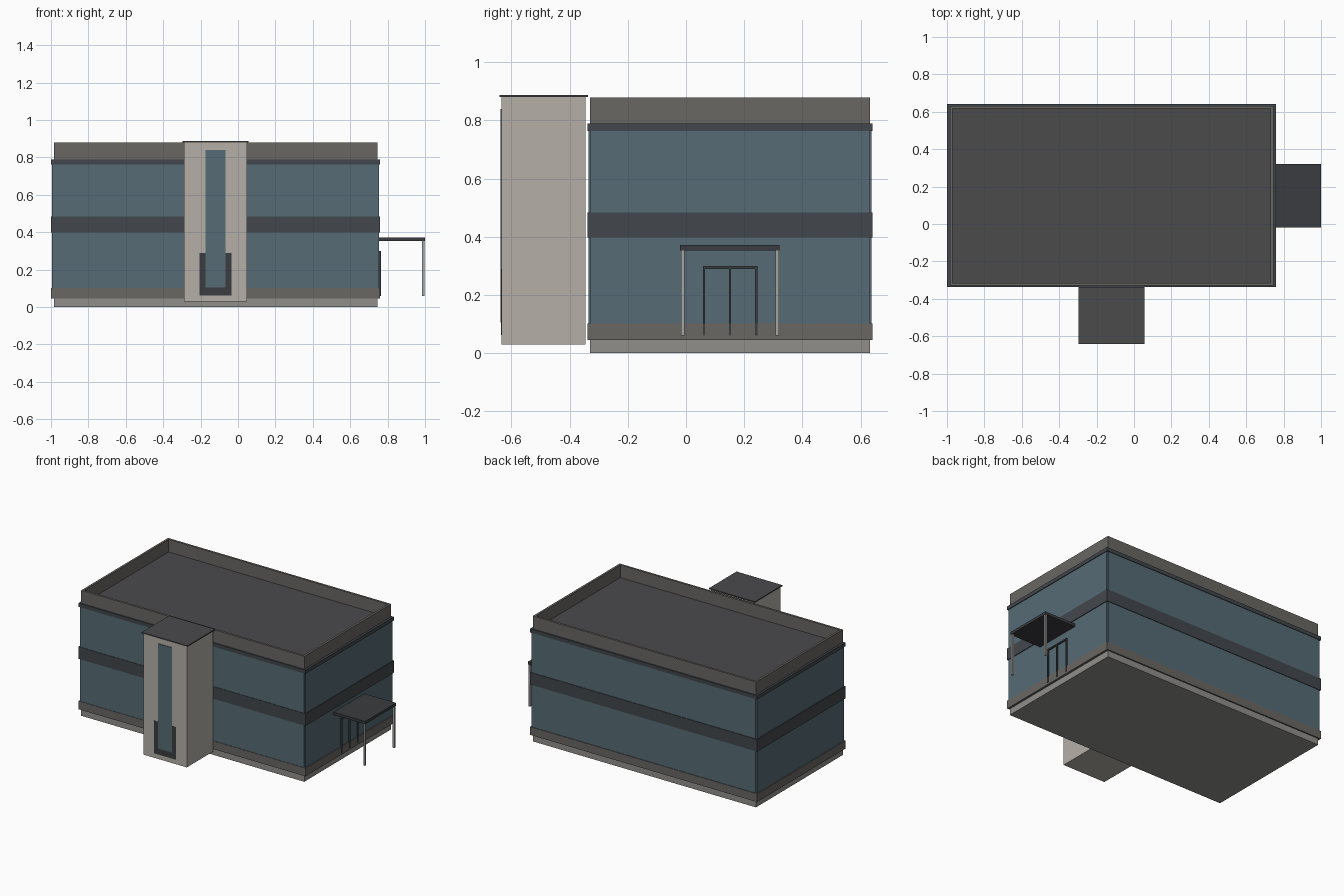
import bpy, bmesh
from mathutils import Vector

if "Cube" in bpy.data.objects:
    bpy.data.objects.remove(bpy.data.objects["Cube"])


def mat(name, r, g, b):
    m = bpy.data.materials.new(name)
    m.diffuse_color = (r, g, b, 1)
    m.use_nodes = True
    m.node_tree.nodes["Principled BSDF"].inputs["Base Color"].default_value = m.diffuse_color
    return m


GLASS = mat("glass_blue", 0.093, 0.147, 0.178)
DARK = mat("dark_metal", 0.055, 0.062, 0.072)
STONE = mat("warm_grey", 0.14, 0.135, 0.125)
PLINTH = mat("light_grey", 0.28, 0.275, 0.26)
CREAM = mat("pale_render", 0.46, 0.43, 0.39)
ROOF = mat("roof_grey", 0.07, 0.07, 0.073)
FRAME = mat("frame_dark", 0.042, 0.045, 0.05)
STEEL = mat("pale_steel", 0.38, 0.38, 0.37)


def finish(name, bm, m):
    bmesh.ops.recalc_face_normals(bm, faces=bm.faces)
    me = bpy.data.meshes.new(name)
    bm.to_mesh(me)
    bm.free()
    me.materials.append(m)
    ob = bpy.data.objects.new(name, me)
    bpy.context.collection.objects.link(ob)
    return ob


def box(name, x, y, z, m):
    """Axis-aligned box from (min, max) ranges."""
    bm = bmesh.new()
    bmesh.ops.create_cube(bm, size=1)
    for v in bm.verts:
        v.co = Vector(r[0] if c < 0 else r[1] for c, r in zip(v.co, (x, y, z)))
    return finish(name, bm, m)


def ring(name, x, y, z, t, m):
    """Rectangular wall ring of thickness t, measured inwards."""
    bm = bmesh.new()
    loops = []
    for d, h in ((0, z[0]), (0, z[1]), (t, z[1]), (t, z[0])):
        x0, x1, y0, y1 = x[0] + d, x[1] - d, y[0] + d, y[1] - d
        loops.append([bm.verts.new((a, b, h)) for a, b in
                      ((x0, y0), (x1, y0), (x1, y1), (x0, y1))])
    for i in range(4):
        a, b = loops[i], loops[(i + 1) % 4]
        for j in range(4):
            k = (j + 1) % 4
            bm.faces.new((a[j], a[k], b[k], b[j]))
    return finish(name, bm, m)


BX, BY = (-0.985, 0.745), (-0.330, 0.632)      # main block
OX, OY = (-1.0, 0.760), (-0.338, 0.641)        # projecting bands

# Main block
box("plinth", BX, BY, (0, 0.045), PLINTH)
box("core", BX, BY, (0.045, 0.785), DARK)
box("roof_deck", (-0.972, 0.732), (-0.317, 0.619), (0.78, 0.79), ROOF)
ring("parapet", BX, BY, (0.785, 0.879), 0.015, STONE)

# Glass panels on all four sides, leaving notched corners
GZ = (0.10, 0.765)
box("glass_front", BX, (-0.335, BY[0]), GZ, GLASS)
box("glass_back", BX, (BY[1], 0.637), GZ, GLASS)
box("glass_left", (-0.995, BX[0]), BY, GZ, GLASS)
box("glass_right", (BX[1], 0.755), BY, GZ, GLASS)

# Horizontal bands
ring("base_band", OX, OY, (0.045, 0.102), 0.02, STONE)
ring("floor_band", OX, OY, (0.398, 0.483), 0.02, DARK)
ring("eaves_band", OX, OY, (0.763, 0.789), 0.02, DARK)

# Front stair tower
box("tower", (-0.288, 0.047), (-0.634, -0.345), (0.03, 0.881), CREAM)
box("tower_roof", (-0.298, 0.057), (-0.641, -0.337), (0.88, 0.888), ROOF)
box("tower_door_surround", (-0.206, -0.036), (-0.636, -0.63), (0.062, 0.29), FRAME)
box("tower_window", (-0.173, -0.066), (-0.638, -0.63), (0.105, 0.84), GLASS)

# Side entrance: canopy, posts and door frame
box("canopy", (0.745, 1.0), (-0.02, 0.322), (0.353, 0.372), FRAME)
for i, y in enumerate((-0.018, 0.307)):
    box(f"canopy_post_{i}", (0.984, 0.997), (y, y + 0.013), (0.06, 0.354), STEEL)
for i, y in enumerate((0.058, 0.147, 0.237)):
    box(f"door_jamb_{i}", (0.745, 0.764), (y, y + 0.008), (0.06, 0.30), FRAME)
box("door_head", (0.745, 0.764), (0.058, 0.245), (0.29, 0.30), FRAME)
